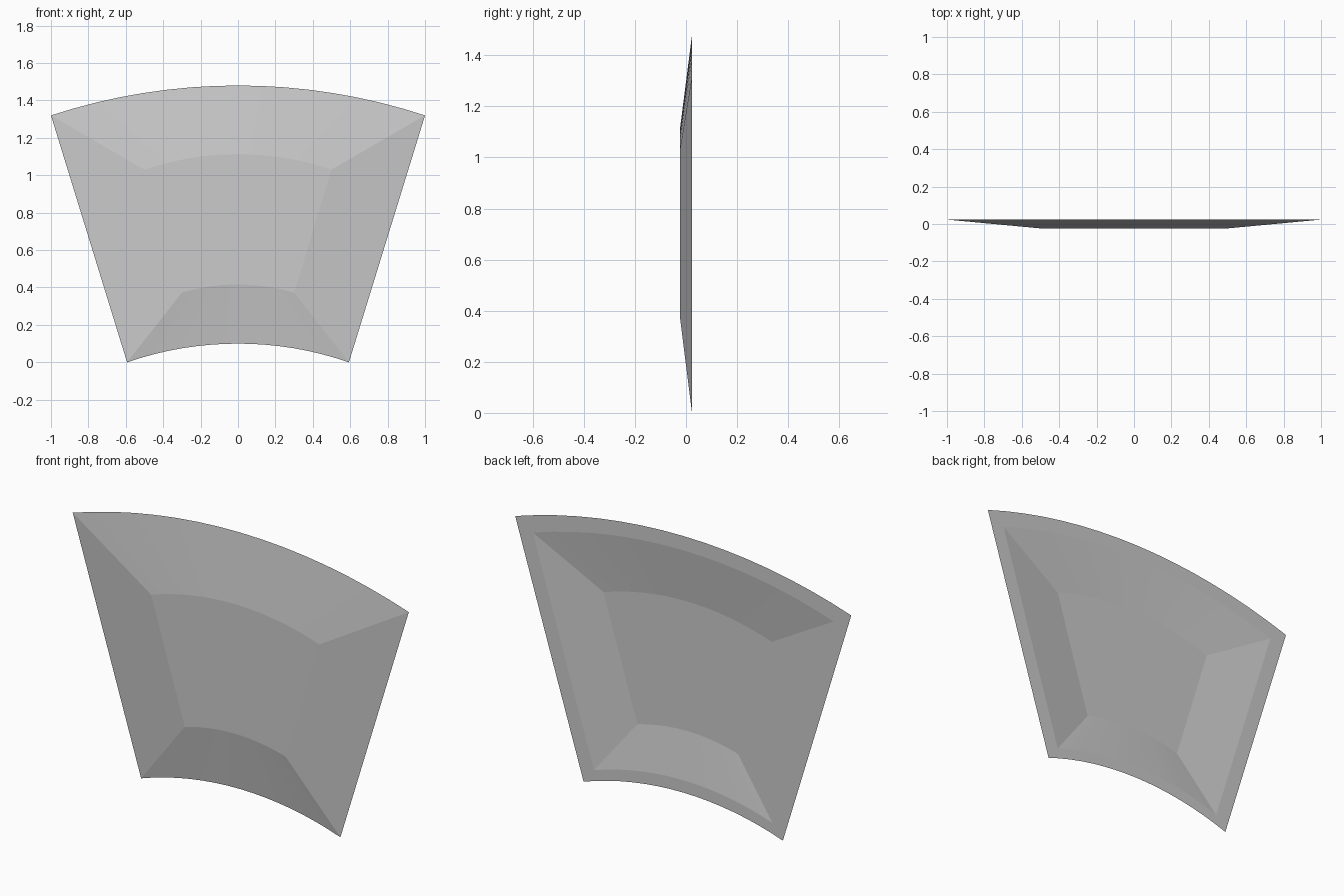
import bpy, bmesh
from math import asin, sin, cos
from mathutils import Vector

if "Cube" in bpy.data.objects:
    bpy.data.objects.remove(bpy.data.objects["Cube"])

SEG = 16


def arc(half, z_end, sag, y):
    """Circular arc through (-half, z_end), (0, z_end + sag), (half, z_end)."""
    r = (half * half + sag * sag) / (2 * sag)
    a = asin(half / r)
    zc = z_end + sag - r
    angles = [a * (2 * i / SEG - 1) for i in range(SEG + 1)]
    return [Vector((r * sin(t), y, zc + r * cos(t))) for t in angles]


def ring(bottom, top, y):
    return arc(*bottom, y) + arc(*top, y)[::-1]


Y_BACK, Y_FRONT, SKIN = 0.0235, -0.0235, 0.21

# Outlines: sharp outer edge, raised front plateau, back rim edge, recess floor
outer = ring((0.593, 0.0, 0.10), (1.0, 1.32, 0.16), Y_BACK)
plateau = ring((0.30, 0.373, 0.043), (0.50, 1.03, 0.083), Y_FRONT)
rim = [o.lerp(p, SKIN) for o, p in zip(outer, plateau)]
for v in rim:
    v.y = Y_BACK
floor = [Vector((p.x, Y_FRONT + SKIN * (Y_BACK - Y_FRONT), p.z)) for p in plateau]

bm = bmesh.new()
o, p, r, f = [[bm.verts.new(v) for v in pts] for pts in (outer, plateau, rim, floor)]

# Front bevel, back rim and recess walls
n = len(o)
for a, b in ((o, p), (o, r), (r, f)):
    for i in range(n):
        j = (i + 1) % n
        bm.faces.new((a[i], a[j], b[j], b[i]))

# Front plateau and recess floor, spanned from bottom arc to top arc
for loop in (p, f):
    for i in range(SEG):
        bm.faces.new((loop[i], loop[i + 1], loop[n - 2 - i], loop[n - 1 - i]))

bmesh.ops.recalc_face_normals(bm, faces=bm.faces)
mesh = bpy.data.meshes.new("curved_panel")
bm.to_mesh(mesh)
bm.free()
panel = bpy.data.objects.new("curved_panel", mesh)
bpy.context.collection.objects.link(panel)
